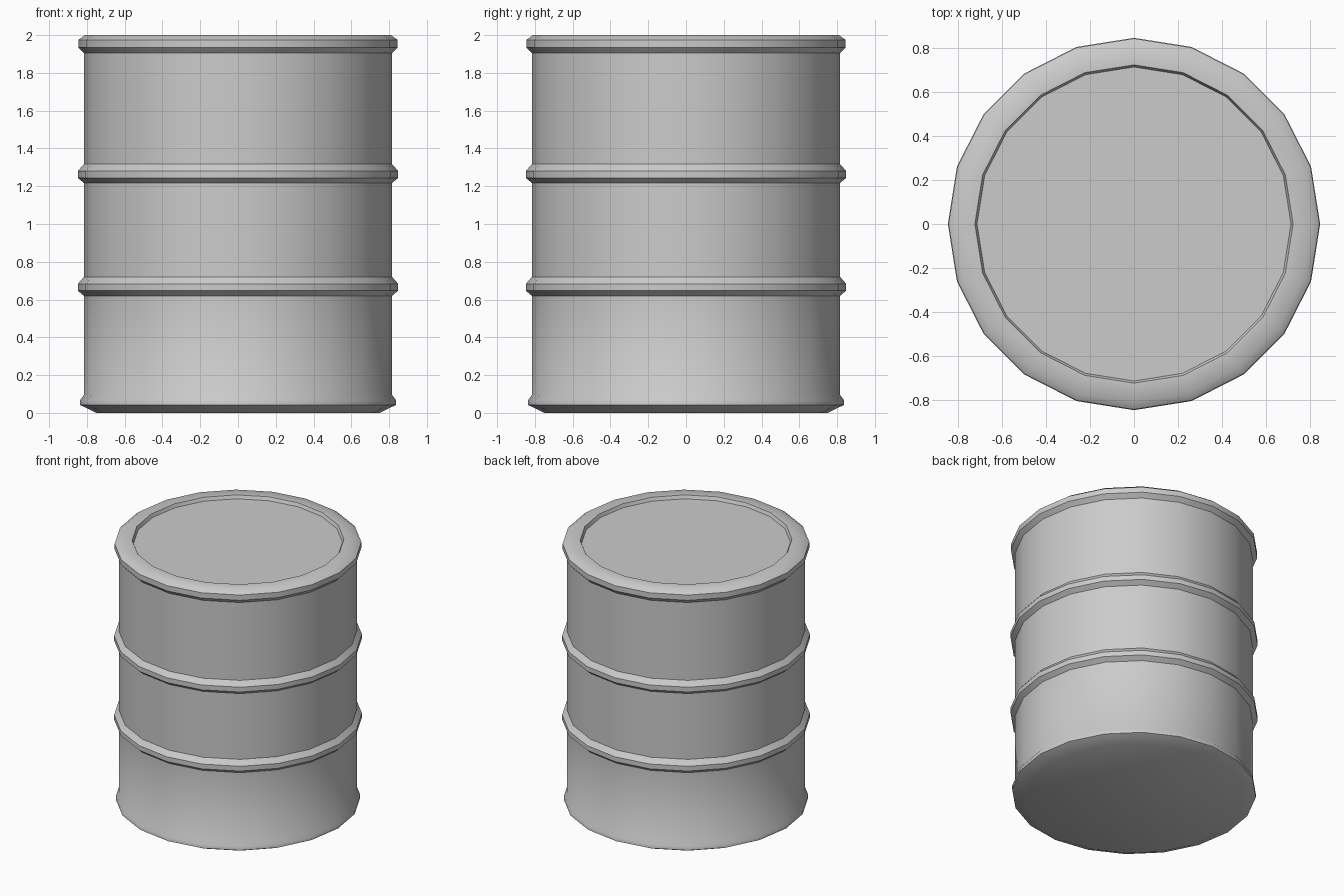
import bpy, bmesh, math

if "Cube" in bpy.data.objects:
    bpy.data.objects.remove(bpy.data.objects["Cube"])

SIDES = 20


def rib(z):
    # Raised hoop around the body
    return [(0.816, z - 0.045), (0.848, z - 0.018), (0.848, z + 0.018), (0.816, z + 0.055)]


# Outer profile as (radius, height), from the base up to the recessed lid
profile = [(0.75, 0.0), (0.836, 0.042), (0.836, 0.068), (0.816, 0.095)]
profile += rib(0.665) + rib(1.262)
profile += [(0.816, 1.905), (0.845, 1.935), (0.845, 1.975), (0.81, 2.0),
            (0.725, 2.0), (0.715, 1.975)]

bm = bmesh.new()
rings = []
for r, z in profile:
    rings.append([bm.verts.new((r * math.cos(2 * math.pi * i / SIDES),
                                r * math.sin(2 * math.pi * i / SIDES), z))
                  for i in range(SIDES)])

# Walls between rings
for a, b in zip(rings, rings[1:]):
    for i in range(SIDES):
        j = (i + 1) % SIDES
        bm.faces.new((a[i], a[j], b[j], b[i]))

# Base and lid
bm.faces.new(rings[0][::-1])
bm.faces.new(rings[-1])

mesh = bpy.data.meshes.new("barrel")
bm.to_mesh(mesh)
bm.free()
barrel = bpy.data.objects.new("barrel", mesh)
bpy.context.collection.objects.link(barrel)

# Smooth sides, crisp rims
bpy.context.view_layer.objects.active = barrel
barrel.select_set(True)
bpy.ops.object.shade_smooth_by_angle(angle=math.radians(40))
